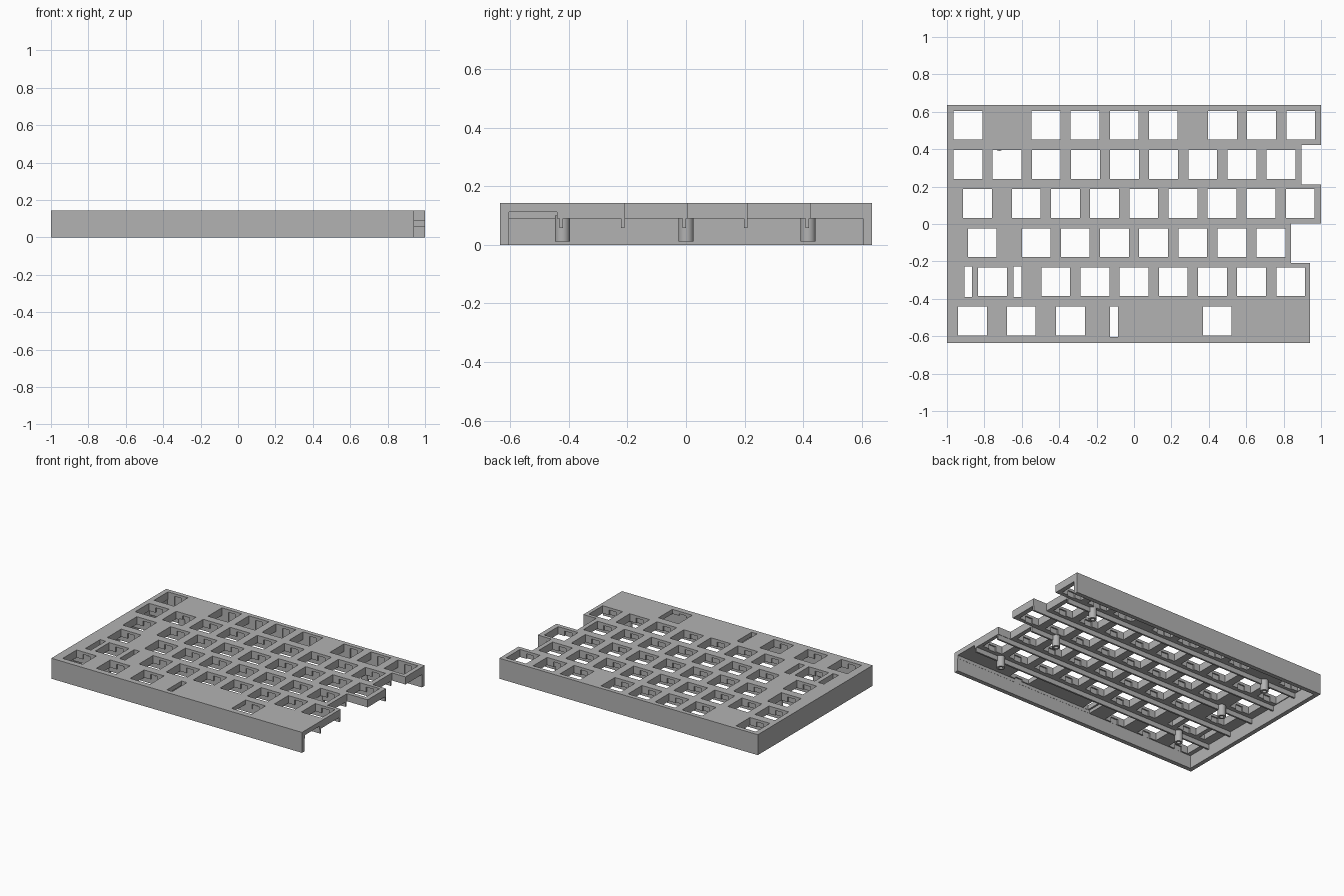
import bpy, bmesh
from mathutils import Matrix, Vector

cube = bpy.data.objects.get("Cube")
if cube:
    bpy.data.objects.remove(cube, do_unlink=True)

TOP, UNDER = 0.143, 0.09
U = 0.2093          # key pitch
HOLE = 0.154        # switch opening
DEPTH = 0.635       # half depth of the case

grey = bpy.data.materials.new("case_grey")
grey.use_nodes = True
colour = (0.45, 0.45, 0.45, 1)
grey.diffuse_color = colour
grey.node_tree.nodes["Principled BSDF"].inputs["Base Color"].default_value = colour


def finish(name, bm):
    bmesh.ops.recalc_face_normals(bm, faces=bm.faces)
    mesh = bpy.data.meshes.new(name)
    bm.to_mesh(mesh)
    bm.free()
    mesh.materials.append(grey)
    obj = bpy.data.objects.new(name, mesh)
    bpy.context.collection.objects.link(obj)
    return obj


def boxes(name, bounds):
    """One mesh of boxes, each given as (x0, x1, y0, y1, z0, z1)."""
    bm = bmesh.new()
    for x0, x1, y0, y1, z0, z1 in bounds:
        centre = Vector((x0 + x1, y0 + y1, z0 + z1)) / 2
        scale = Matrix.Diagonal((x1 - x0, y1 - y0, z1 - z0, 1))
        bmesh.ops.create_cube(bm, size=1, matrix=Matrix.Translation(centre) @ scale)
    return finish(name, bm)


def cut(obj, cutter):
    cutter.hide_render = True
    mod = obj.modifiers.new("cut", "BOOLEAN")
    mod.operation = "DIFFERENCE"
    mod.solver = "EXACT"
    mod.object = cutter
    bpy.context.view_layer.objects.active = obj
    bpy.ops.object.modifier_apply(modifier=mod.name)
    bpy.data.objects.remove(cutter, do_unlink=True)


def run(start, count):
    return [start + i * U for i in range(count)]


# Case outline with a stepped right edge, extruded to full height
steps = [(-DEPTH, 0.94), (-0.208, 0.84), (0.004, 1.0), (0.21, 0.895), (0.423, 1.0)]
ends = [y for y, x in steps[1:]] + [DEPTH]
outline = [(-1, -DEPTH)]
for (y0, x), y1 in zip(steps, ends):
    outline += [(x, y0), (x, y1)]
outline.append((-1, DEPTH))
bm = bmesh.new()
face = bm.faces.new([bm.verts.new((x, y, 0)) for x, y in outline])
top = bmesh.ops.extrude_face_region(bm, geom=[face])["geom"]
bmesh.ops.translate(bm, vec=(0, 0, TOP),
                    verts=[v for v in top if isinstance(v, bmesh.types.BMVert)])
case = finish("keyboard_case", bm)

# Hollow underside, open on the right, with a thinner area at the front
cut(case, boxes("cavity", [(-0.97, 1.2, -0.605, 0.605, -0.1, UNDER)]))
cut(case, boxes("recess", [(-0.14, 1.2, -0.604, -0.44, 0.05, 0.112)]))

# Switch openings, rows from back to front
rows = [
    [-0.888] + run(-0.471, 4) + run(0.473, 3),
    run(-0.888, 9),
    [-0.837] + run(-0.576, 8),
    [-0.811] + run(-0.523, 7),
    [-0.757] + run(-0.418, 7),
    [-0.863, -0.603, -0.34, 0.445],
]
holes, notches = [], []
for r, row in enumerate(rows):
    y = 0.528 - r * U
    h = HOLE / 2
    for x in row:
        holes.append((x - h, x + h, y - h, y + h, 0.04, 0.2))
        notches.append((x - 0.028, x + 0.028, y - h - 0.009, y + h + 0.009, 0.04, 0.125))
# Narrow stabiliser slots
for x, y in [(-0.886, -0.309), (-0.623, -0.309), (-0.107, -0.522)]:
    holes.append((x - 0.021, x + 0.021, y - 0.081, y + 0.081, 0.04, 0.2))
cut(case, boxes("openings", holes))
cut(case, boxes("clip_notches", notches))

# Stiffening ribs between the rows
for i, x_end in enumerate([0.94, 0.94, 0.84, 1.0, 0.895]):
    y = -0.427 + i * 0.2105
    boxes(f"rib_{i + 1}", [(-0.975, x_end - 0.001, y - 0.006, y + 0.006, 0.057, 0.118)])

# Hollow screw posts
for i, (x, y) in enumerate([(-0.72, -0.422), (-0.72, 0), (-0.72, 0.417),
                            (0.74, -0.422), (0.64, 0), (0.69, 0.417)]):
    bm = bmesh.new()
    bmesh.ops.create_cone(bm, cap_ends=True, segments=32, radius1=0.026, radius2=0.026,
                          depth=0.088, matrix=Matrix.Translation((x, y, 0.056)))
    bm.faces.ensure_lookup_table()
    base = min(bm.faces, key=lambda f: f.calc_center_median().z)
    bmesh.ops.inset_region(bm, faces=[base], thickness=0.013)
    bore = bmesh.ops.extrude_face_region(bm, geom=[base])["geom"]
    bmesh.ops.delete(bm, geom=[base], context="FACES_ONLY")
    bmesh.ops.translate(bm, vec=(0, 0, 0.07),
                        verts=[v for v in bore if isinstance(v, bmesh.types.BMVert)])
    post = finish(f"screw_post_{i + 1}", bm)
    bpy.ops.object.select_all(action="DESELECT")
    post.select_set(True)
    bpy.context.view_layer.objects.active = post
    bpy.ops.object.shade_smooth_by_angle()
